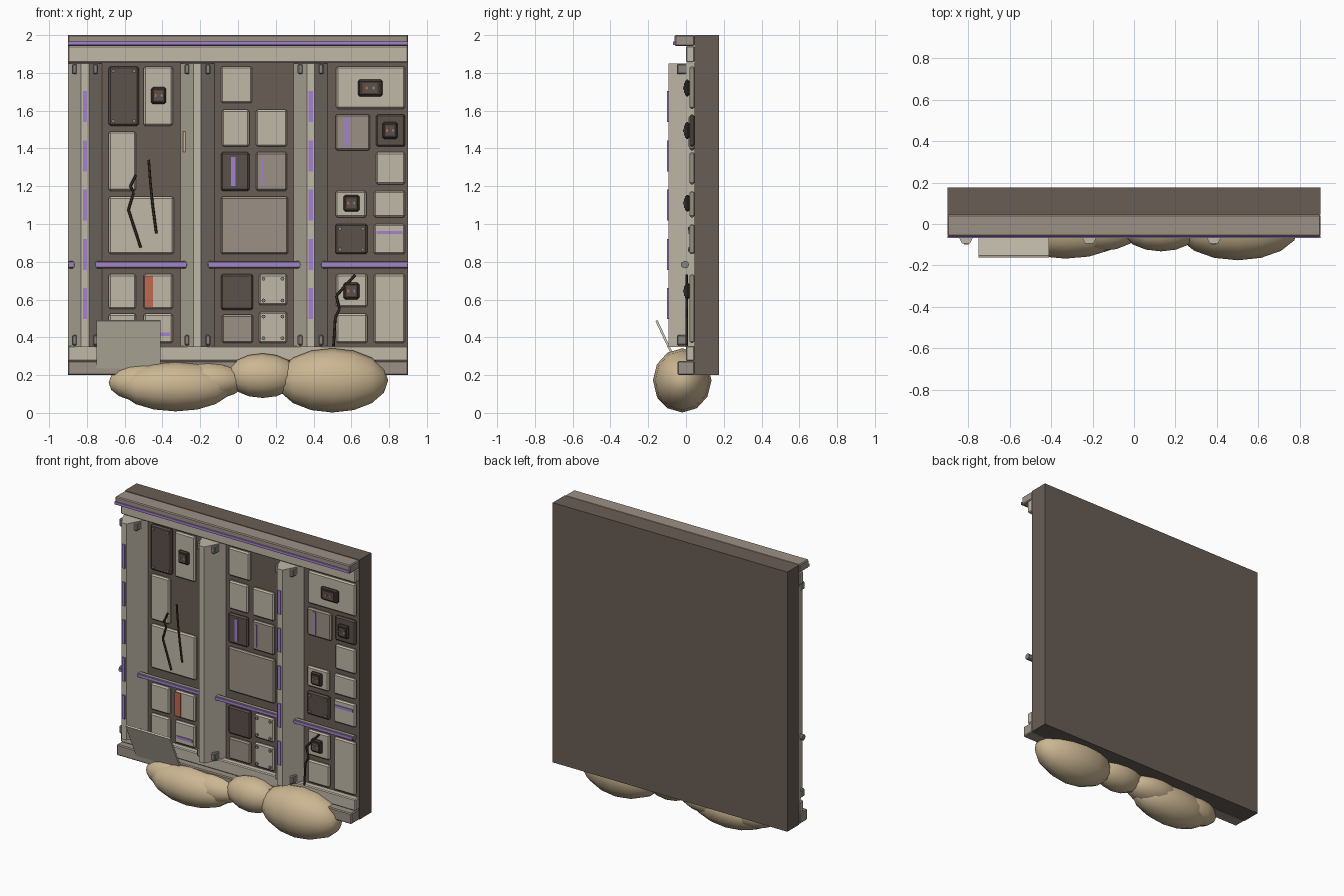
import bpy, bmesh, math
from mathutils import Matrix, Vector

if "Cube" in bpy.data.objects:
    bpy.data.objects.remove(bpy.data.objects["Cube"])


def material(name, rgb):
    m = bpy.data.materials.new(name)
    m.use_nodes = True
    m.diffuse_color = (*rgb, 1)
    m.node_tree.nodes["Principled BSDF"].inputs["Base Color"].default_value = (*rgb, 1)
    return m


SLAB = material("brown wall", (.14, .11, .09))
LIGHT = material("pale stone", (.53, .48, .39))
MID = material("taupe stone", (.33, .28, .235))
DARK = material("dark brown", (.105, .082, .07))
VIOLET = material("violet", (.37, .22, .62))
ORANGE = material("rust orange", (.52, .14, .08))
BLACK = material("charcoal brown", (.05, .037, .03))
SACK = material("sand cloth", (.60, .47, .29))
PLATE = material("cream plate", (.68, .63, .51))
STEEL = material("grey metal", (.25, .235, .21))

WALL = .045  # front plane of the wall


def finish(name, bm, mat):
    bmesh.ops.recalc_face_normals(bm, faces=bm.faces)
    mesh = bpy.data.meshes.new(name)
    bm.to_mesh(mesh)
    bm.free()
    mesh.materials.append(mat)
    ob = bpy.data.objects.new(name, mesh)
    bpy.context.collection.objects.link(ob)
    return ob


def box(name, xs, ys, zs, mat, bevel=0):
    bm = bmesh.new()
    bmesh.ops.create_cube(bm, size=1)
    for v in bm.verts:
        v.co = [a + (b - a) * (c + .5) for c, (a, b) in zip(v.co, (xs, ys, zs))]
    if bevel:
        bmesh.ops.bevel(bm, geom=bm.edges[:], offset=bevel, segments=1, affect='EDGES')
    return finish(name, bm, mat)


def rod(name, a, b, r, mat, sides=8):
    a, b = Vector(a), Vector(b)
    bm = bmesh.new()
    turn = (b - a).to_track_quat('Z', 'Y').to_matrix().to_4x4()
    bmesh.ops.create_cone(bm, cap_ends=True, segments=sides, radius1=r, radius2=r,
                          depth=(b - a).length,
                          matrix=Matrix.Translation((a + b) / 2) @ turn)
    return finish(name, bm, mat)


# Wall and horizontal trims
box("wall", (-.9, .9), (WALL, .175), (.2, 2), SLAB)
box("top_cornice", (-.9, .9), (-.06, WALL), (1.942, 2), MID, .006)
box("top_band", (-.9, .9), (0, WALL), (1.855, 1.942), LIGHT, .006)
box("bottom_band", (-.9, .9), (0, WALL), (.275, .355), LIGHT, .006)
box("bottom_plinth", (-.9, .9), (-.045, WALL), (.2, .275), MID, .006)
box("cornice_strip", (-.9, .9), (-.068, -.058), (1.948, 1.966), VIOLET)

# Tapered pilasters with brackets and glowing strips
for i, cx in enumerate((-.81, -.215, .385)):
    bm = bmesh.new()
    ring = [bm.verts.new((cx + x, y, .35)) for x, y in
            ((-.09, WALL), (-.02, -.093), (.02, -.093), (.09, WALL))]
    base = bm.faces.new(ring)
    top = bmesh.ops.extrude_face_region(bm, geom=[base])["geom"]
    bmesh.ops.translate(bm, vec=(0, 0, 1.5),
                        verts=[v for v in top if isinstance(v, bmesh.types.BMVert)])
    finish(f"pilaster_{i}", bm, LIGHT)
    for side in (-1, 1):
        for z in (.385, 1.82):
            x = cx + side * .055
            box("pilaster_bracket", (x - .014, x + .014), (-.048, WALL),
                (z - .027, z + .027), STEEL, .006)
    if i != 1:
        for k in range(5):
            z = .578 + k * .261
            box("pilaster_strip", (cx - .011, cx + .011), (-.1, -.09),
                (z - .082, z + .082), VIOLET)

# Conduits between the pilasters
for a, b in ((-.9, -.865), (-.76, -.27), (-.16, .335), (.44, .9)):
    rod("conduit", (a, -.004, .785), (b, -.004, .785), .02, STEEL)
    box("conduit_strip", (a + .006, b - .006), (-.026, -.017), (.775, .795), VIOLET)

# Wall panels: left, right, bottom, top, material, rivets
rows = [
    (-.685, -.525, 1.52, 1.835, DARK, 1), (-.5, -.345, 1.52, 1.835, LIGHT, 0),
    (-.685, -.54, 1.175, 1.49, LIGHT, 0), (-.685, -.34, .84, 1.145, LIGHT, 0),
    (-.685, -.54, .55, .735, LIGHT, 0), (-.5, -.345, .55, .735, LIGHT, 0),
    (-.685, -.54, .37, .525, LIGHT, 0), (-.5, -.345, .37, .525, LIGHT, 0),
    (-.09, .075, 1.64, 1.835, LIGHT, 0), (-.085, .06, 1.41, 1.605, LIGHT, 0),
    (.095, .26, 1.41, 1.605, LIGHT, 0), (-.09, .06, 1.175, 1.38, DARK, 0),
    (.095, .26, 1.175, 1.38, MID, 0), (-.09, .265, .84, 1.145, MID, 0),
    (-.09, .08, .545, .735, DARK, 0), (.11, .26, .57, .735, LIGHT, 1),
    (-.085, .08, .37, .52, MID, 0), (.11, .26, .37, .535, LIGHT, 1),
    (.52, .885, 1.61, 1.835, LIGHT, 0), (.515, .7, 1.39, 1.58, MID, 0),
    (.73, .885, 1.41, 1.58, DARK, 0), (.73, .885, 1.21, 1.38, LIGHT, 0),
    (.515, .68, 1.035, 1.175, LIGHT, 0), (.72, .885, 1.035, 1.175, LIGHT, 0),
    (.515, .685, .84, 1.0, DARK, 1), (.72, .885, .84, 1.0, LIGHT, 0),
    (.52, .685, .56, .735, LIGHT, 0), (.72, .885, .37, .735, LIGHT, 0),
    (.52, .685, .37, .525, LIGHT, 0),
]
for l, r, b, t, mat, rivets in rows:
    box("wall_panel", (l, r), (.018, WALL), (b, t), mat, .009)
    if rivets:
        for x in (l + .025, r - .025):
            for z in (b + .025, t - .025):
                rod("rivet", (x, .02, z), (x, .01, z), .01, STEEL)

# Painted stripes on panels
for l, r, b, t, mat in (
        (-.495, -.45, .56, .725, ORANGE), (-.48, -.36, .407, .425, VIOLET),
        (-.036, -.014, 1.2, 1.355, VIOLET), (.125, .135, 1.2, 1.355, VIOLET),
        (.565, .587, 1.41, 1.565, VIOLET), (.733, .87, .946, .964, VIOLET)):
    box("panel_stripe", (l, r), (.012, .019), (b, t), mat)

# Small control boxes with two lamps
for x, z, w in ((-.42, 1.68, .04), (.7, 1.72, .066), (.805, 1.495, .04),
                (.6, 1.11, .042), (.6, .645, .042)):
    box("control_box", (x - w, x + w), (-.005, .02), (z - .044, z + .044), BLACK, .009)
    box("control_face", (x - w * .6, x + w * .6), (-.011, -.004),
        (z - .026, z + .026), DARK)
    for dx, mat in ((-.018, ORANGE), (.018, STEEL)):
        rod("control_lamp", (x + dx, -.008, z), (x + dx, -.016, z), .008, mat)

# Cracks
for path in (((-.54, 1.26), (-.57, 1.2), (-.553, 1.165), (-.58, 1.075), (-.515, .875)),
             ((-.473, 1.34), (-.463, 1.21), (-.452, 1.1), (-.432, .95)),
             ((.62, .73), (.52, .62), (.537, .55), (.515, .505), (.505, .35))):
    for a, b in zip(path, path[1:]):
        rod("crack", (a[0], .004, a[1]), (b[0], .004, b[1]), .007, BLACK, 6)
box("pilaster_chip", (-.29, -.278), (-.008, .02), (1.38, 1.49), SACK)

# Fallen plate leaning on the base
plate = box("fallen_plate", (-.17, .17), (-.006, .006), (-.14, .14), PLATE)
plate.location = (-.58, -.097, .362)
plate.rotation_euler.x = math.radians(25)

# Sand sacks: centre and radii
for c, r in (((.5, -.02, .172), (.295, .155, .17)), ((.13, -.02, .197), (.19, .112, .118)),
             ((-.33, -.03, .14), (.3, .137, .132)), ((-.5, -.01, .16), (.185, .1, .1)),
             ((-.16, -.01, .17), (.2, .12, .1))):
    bm = bmesh.new()
    bmesh.ops.create_uvsphere(bm, u_segments=12, v_segments=8, radius=1)
    bmesh.ops.rotate(bm, verts=bm.verts, matrix=Matrix.Rotation(math.pi / 2, 3, 'Y'))
    for v in bm.verts:
        v.co = [v.co[k] * r[k] + c[k] for k in range(3)]
    sack = finish("sand_sack", bm, SACK)
    for f in sack.data.polygons:
        f.use_smooth = True
